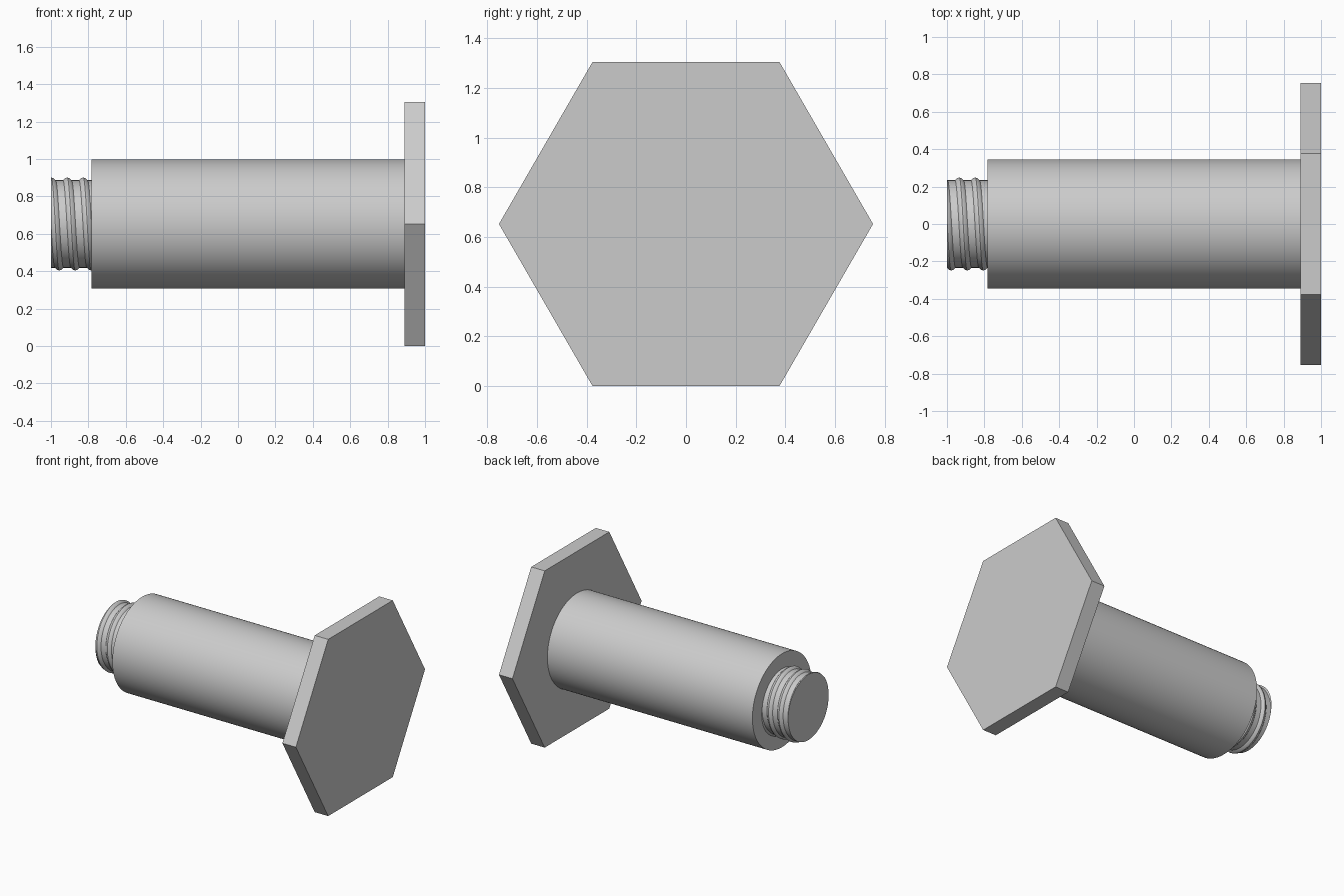
import bpy, bmesh
from math import sin, cos, pi, radians

cube = bpy.data.objects.get("Cube")
if cube:
    bpy.data.objects.remove(cube, do_unlink=True)

AXIS_Z = 0.652
END, SHOULDER, HEAD, TIP = -1.0, -0.784, 0.89, 1.0

steel = bpy.data.materials.new("grey_steel")
steel.use_nodes = True
colour = (0.6, 0.6, 0.6, 1)
steel.diffuse_color = colour
steel.node_tree.nodes["Principled BSDF"].inputs["Base Color"].default_value = colour


def bar(name, x0, x1, radius, sides, turn=0.0):
    """Straight bar lying along x."""
    bpy.ops.mesh.primitive_cylinder_add(vertices=sides, radius=radius, depth=x1 - x0)
    ob = bpy.context.object
    ob.name = name
    ob.rotation_euler = (turn, pi / 2, 0)
    ob.location = ((x0 + x1) / 2, 0, AXIS_Z)
    ob.data.materials.append(steel)
    return ob


def smooth(ob):
    bpy.ops.object.select_all(action="DESELECT")
    ob.select_set(True)
    bpy.context.view_layer.objects.active = ob
    bpy.ops.object.shade_smooth_by_angle(angle=radians(30))


# Hexagonal head, corners pointing sideways
bar("hex_head", HEAD, TIP, 0.753, 6)

# Plain shank
smooth(bar("shank", SHOULDER, HEAD, 0.345, 128))

# Threaded end: one helical surface, trimmed flat at both ends
PITCH, SEGMENTS, CORE = 0.0855, 96, 0.234
CREST_X = -0.913
RIDGE = [(-0.5, 0), (-0.27, 0), (-0.14, 0.011), (0, 0.015), (0.14, 0.011), (0.27, 0)]
PROFILE = RIDGE + [(0.5, 0)]


def thread_radius(phase):
    phase = (phase + 0.5) % 1 - 0.5
    for (a, ra), (b, rb) in zip(PROFILE, PROFILE[1:]):
        if phase <= b:
            return CORE + ra + (rb - ra) * (phase - a) / (b - a)
    return CORE


bm = bmesh.new()
columns = []
for i in range(SEGMENTS + 1):
    t = i / SEGMENTS
    column = []
    for turn in range(-3, 4):
        for offset, _ in RIDGE:
            x = CREST_X + PITCH * (turn + t + offset)
            x = min(max(x, END), SHOULDER)
            r = thread_radius((x - CREST_X) / PITCH - t)
            a = 2 * pi * t
            column.append(bm.verts.new((x, -r * sin(a), AXIS_Z + r * cos(a))))
    columns.append(column)
for c, d in zip(columns, columns[1:]):
    for k in range(len(c) - 1):
        if max(v.co.x for v in (c[k], c[k + 1], d[k], d[k + 1])) - min(
                v.co.x for v in (c[k], c[k + 1], d[k], d[k + 1])) > 1e-5:
            bm.faces.new((c[k], c[k + 1], d[k + 1], d[k]))
bmesh.ops.remove_doubles(bm, verts=bm.verts, dist=0.0001)
bmesh.ops.delete(bm, geom=[v for v in bm.verts if not v.link_faces], context="VERTS")
bmesh.ops.holes_fill(bm, edges=[e for e in bm.edges if e.is_boundary], sides=0)
bmesh.ops.recalc_face_normals(bm, faces=bm.faces)
mesh = bpy.data.meshes.new("threaded_end")
bm.to_mesh(mesh)
bm.free()
mesh.materials.append(steel)
thread = bpy.data.objects.new("threaded_end", mesh)
bpy.context.collection.objects.link(thread)
smooth(thread)
